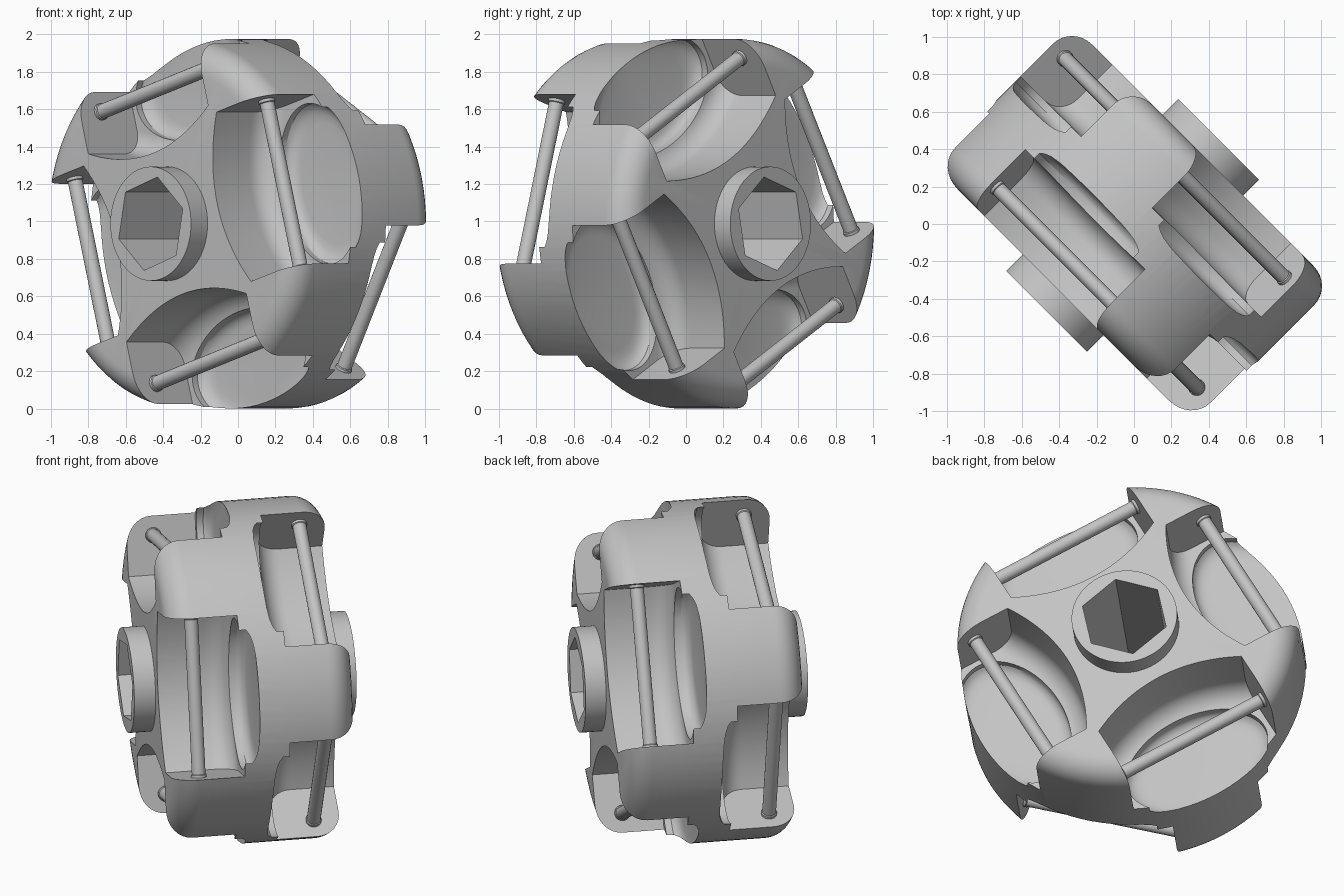
import bpy, bmesh, math
from mathutils import Matrix

cube = bpy.data.objects.get("Cube")
if cube:
    bpy.data.objects.remove(cube)

# Main sizes
RADIUS, FILLET = 0.988, 0.147
PIN_DIST, POCKET_HALF = 0.755, 0.471
WALL, FLOOR_ROUND = 0.13, 0.13
# Row name, side, hub face, boss end, pin offset, first roller angle
ROWS = (("front", -1, 0.535, 0.66, 0.38, 74), ("back", 1, 0.52, 0.64, 0.365, 29))

# The wheel is built around local z, then turned so its axle lies flat
s = math.sqrt(0.5)
WORLD = Matrix(((-s, 0, s, 0), (s, 0, s, 0), (0, 1, 0, RADIUS), (0, 0, 0, 1)))

grey = bpy.data.materials.new("grey plastic")
grey.use_nodes = True
grey.diffuse_color = (0.55, 0.55, 0.55, 1)
grey.node_tree.nodes["Principled BSDF"].inputs["Base Color"].default_value = (0.55, 0.55, 0.55, 1)


def loft(rings):
    """Join equal rings of points into a closed solid."""
    bm = bmesh.new()
    rings = [[bm.verts.new(p) for p in ring] for ring in rings]
    count = len(rings[0])
    for low, high in zip(rings, rings[1:]):
        for i in range(count):
            j = (i + 1) % count
            bm.faces.new((low[i], low[j], high[j], high[i]))
    bm.faces.new(rings[0][::-1])
    bm.faces.new(rings[-1])
    return bm


def lathe(profile, segments):
    """Revolve (radius, height) points around z."""
    angles = [2 * math.pi * i / segments for i in range(segments)]
    return loft([[(r * math.cos(a), r * math.sin(a), h) for a in angles]
                 for r, h in profile])


def add_object(name, bm, matrix):
    bmesh.ops.transform(bm, matrix=matrix, verts=bm.verts)
    bmesh.ops.recalc_face_normals(bm, faces=bm.faces)
    mesh = bpy.data.meshes.new(name)
    bm.to_mesh(mesh)
    bm.free()
    obj = bpy.data.objects.new(name, mesh)
    bpy.context.collection.objects.link(obj)
    mesh.materials.append(grey)
    return obj


def activate(obj):
    bpy.ops.object.select_all(action="DESELECT")
    obj.select_set(True)
    bpy.context.view_layer.objects.active = obj


def cut(target, cutter):
    mod = target.modifiers.new("cut", "BOOLEAN")
    mod.operation, mod.solver, mod.object = "DIFFERENCE", "EXACT", cutter
    activate(target)
    bpy.ops.object.modifier_apply(modifier=mod.name)
    bpy.data.objects.remove(cutter)


def finish(obj):
    obj.data.transform(WORLD)
    activate(obj)
    bpy.ops.object.shade_smooth_by_angle(angle=math.radians(30))


def hub_half(side, face, boss):
    """Profile of one side, from the boss out to the rounded rim."""
    points = [(0.305, side * boss), (0.305, side * face)]
    for i in range(9):
        a = math.pi / 2 * i / 8
        points.append((RADIUS - FILLET + FILLET * math.sin(a),
                       side * (face - FILLET + FILLET * math.cos(a))))
    return points


def pocket(side):
    """Open slot with a curved floor that rounds up into a flat inner wall."""
    layers = [(0.9, 0)]
    for i in range(9):
        a = math.pi / 2 * i / 8
        layers.append((WALL + FLOOR_ROUND * (1 - math.sin(a)),
                       FLOOR_ROUND * (1 - math.cos(a))))
    rings = []
    for height, rise in layers:
        ring = [(1.4, POCKET_HALF, side * height), (1.4, -POCKET_HALF, side * height)]
        for i in range(25):
            u = i / 12 - 1
            ring.append((0.393 + 0.13 * u * u + rise, POCKET_HALF * u, side * height))
        rings.append(ring)
    return loft(rings)


# Hub body with rounded rims and a boss on each side
front, back = (hub_half(side, face, boss) for _, side, face, boss, _, _ in ROWS)
body = add_object("hub_body", lathe(front + back[::-1], 96), Matrix())

# Hexagonal axle hole
cut(body, add_object("hex_cutter", lathe([(0.255, -1), (0.255, 1)], 6),
                     Matrix.Rotation(math.radians(41.5), 4, "Z")))

# Oval dished recess in the inner wall of each pocket
dish = [(1, 0.2), (1, 0.09), (0.97, 0.073), (0.92, 0.058), (0.85, 0.048), (0.75, 0.043)]
oval = Matrix.Translation((0.775, 0, 0)) @ Matrix.Diagonal((0.285, 0.44, 1, 1))

# Roller pin with a small collar at each end
pin = [(0.04, 0.452), (0.045, 0.456), (0.045, 0.5)]
pin = [(r, -h) for r, h in reversed(pin)] + pin
along = Matrix.Rotation(-math.pi / 2, 4, "X")

for row, side, _, _, offset, start in ROWS:
    for k in range(4):
        turn = Matrix.Rotation(math.radians(start + 90 * k), 4, "Z")
        cut(body, add_object("pocket_cutter", pocket(side), turn))
        cut(body, add_object("dish_cutter", lathe([(r, side * h) for r, h in dish], 64),
                             turn @ oval))
        place = turn @ Matrix.Translation((PIN_DIST, 0, side * offset)) @ along
        finish(add_object(f"{row}_roller_pin_{k + 1}", lathe(pin, 20), place))
finish(body)
